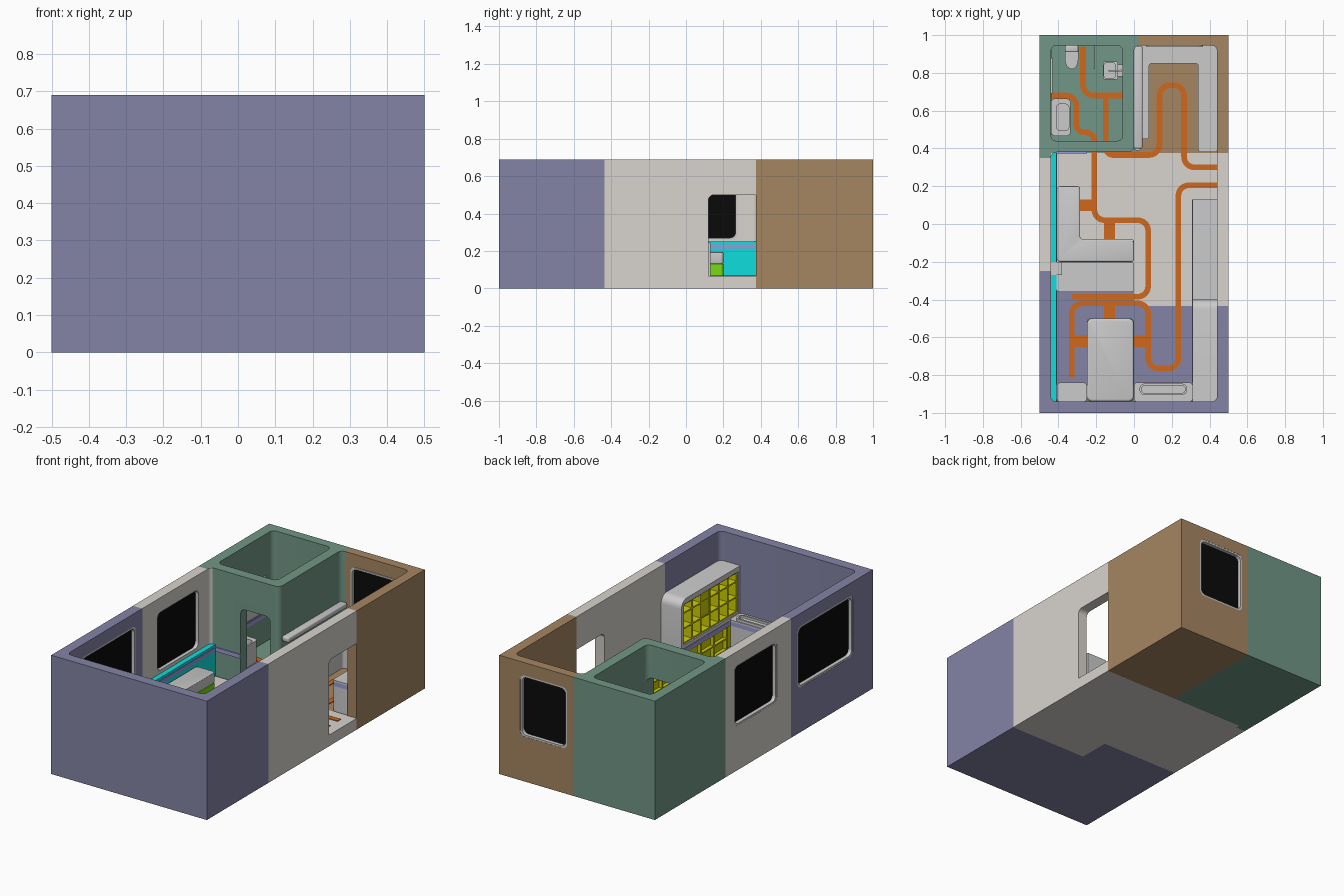
import bpy, bmesh, math
from mathutils import Vector

if "Cube" in bpy.data.objects:
    bpy.data.objects.remove(bpy.data.objects["Cube"])


def mat(name, r, g, b):
    m = bpy.data.materials.new(name)
    m.diffuse_color = (r, g, b, 1)
    m.use_nodes = True
    m.node_tree.nodes["Principled BSDF"].inputs["Base Color"].default_value = m.diffuse_color
    return m


PURPLE = mat("purple", .23, .23, .38)
WHITE = mat("white", .69, .66, .62)
GREEN = mat("green", .165, .305, .238)
BROWN = mat("brown", .38, .24, .12)
ORANGE = mat("orange", .63, .14, .012)
CYAN = mat("cyan", .005, .73, .73)
LIME = mat("lime", .19, .72, .007)
YELLOW = mat("yellow", .62, .62, .0)
LILAC = mat("lilac", .33, .33, .7)
BLACK = mat("black", .003, .003, .003)
F = .065  # floor level


def fillet(pts, r, closed=True, seg=6):
    """Round the right-angle corners of a 2D path; a third value overrides r."""
    out, n = [], len(pts)
    for i, p in enumerate(pts):
        rad = p[2] if len(p) > 2 else r
        c = Vector(p[:2])
        if rad == 0 or (not closed and i in (0, n - 1)):
            out.append(c)
            continue
        d1 = (Vector(pts[i - 1][:2]) - c).normalized()
        d2 = (Vector(pts[(i + 1) % n][:2]) - c).normalized()
        for k in range(seg + 1):
            a = math.pi / 2 * k / seg
            out.append(c + rad * (d1 + d2) - rad * (d2 * math.cos(a) + d1 * math.sin(a)))
    return out


def extrude(name, outline, c0, c1, m=None, axis='z'):
    to3d = {'z': lambda a, b, c: (a, b, c), 'x': lambda a, b, c: (c, a, b),
            'y': lambda a, b, c: (a, c, b)}[axis]
    bm = bmesh.new()
    lo = [bm.verts.new(to3d(p[0], p[1], c0)) for p in outline]
    hi = [bm.verts.new(to3d(p[0], p[1], c1)) for p in outline]
    bm.faces.new(lo)
    bm.faces.new(hi)
    for i in range(len(lo)):
        j = (i + 1) % len(lo)
        bm.faces.new((lo[i], lo[j], hi[j], hi[i]))
    bmesh.ops.recalc_face_normals(bm, faces=bm.faces)
    me = bpy.data.meshes.new(name)
    bm.to_mesh(me)
    bm.free()
    ob = bpy.data.objects.new(name, me)
    bpy.context.collection.objects.link(ob)
    if m:
        me.materials.append(m)
    return ob


def prism(name, pts, c0, c1, m=None, r=0, axis='z'):
    return extrude(name, fillet(pts, r), c0, c1, m, axis)


def rect(a0, a1, b0, b1):
    return [(a0, b0), (a1, b0), (a1, b1), (a0, b1)]


def box(name, x0, x1, y0, y1, z0, z1, m=None, r=0, axis='z'):
    if axis == 'x':
        return prism(name, rect(y0, y1, z0, z1), x0, x1, m, r, 'x')
    if axis == 'y':
        return prism(name, rect(x0, x1, z0, z1), y0, y1, m, r, 'y')
    return prism(name, rect(x0, x1, y0, y1), z0, z1, m, r)


def apply(ob, mod):
    bpy.context.view_layer.objects.active = ob
    bpy.ops.object.modifier_apply(modifier=mod.name)
    return ob


def boolean(ob, cutter, op='DIFFERENCE'):
    b = ob.modifiers.new("cut", 'BOOLEAN')
    b.operation, b.solver, b.object = op, 'EXACT', cutter
    apply(ob, b)
    bpy.data.objects.remove(cutter)
    return ob


def soften(ob, w=.008):
    b = ob.modifiers.new("soft", 'BEVEL')
    b.width, b.segments, b.limit_method = w, 3, 'ANGLE'
    return apply(ob, b)


def counter(name, pts, r=.015, top=.245):
    """Counter with a coloured band below its top."""
    prism(name + "_body", pts, F, .212, None, r)
    prism(name + "_band", pts, .212, .235, LILAC, r)
    return prism(name + "_top", pts, .235, top, None, r)


# Outer shell with room, bathroom, doors and windows cut out
shell = box("shell", -.5, .5, -1, 1, 0, .69)
room = [(-.44, -.94), (.44, -.94), (.44, .945), (0, .945), (0, .38), (-.44, .38)]
boolean(shell, prism("room_cut", room, F, 1, None, .03))
boolean(shell, box("bath_cut", -.44, -.06, .44, .945, F, 1, None, .03))
boolean(shell, prism("door_cut", [(.12, F, 0), (.375, F, 0), (.375, .5, 0), (.12, .5)],
                     .42, .6, None, .03, 'x'))
boolean(shell, prism("bath_door_cut", [(-.25, F, 0), (-.06, F, 0), (-.06, .5), (-.25, .5)],
                     .36, .46, None, .03, 'y'))
WINDOWS = [('x', -.12, .275), ('x', -.817, -.31), ('y', .064, .365)]


def panel(name, axis, a0, a1, inset, d0, d1, m=None):
    s = -1 if axis == 'x' else 1
    return prism(name, rect(a0 + inset, a1 - inset, .26 + inset, .615 - inset),
                 s * d0, s * d1, m, .03, axis)


for axis, a0, a1 in WINDOWS:
    d = .5 if axis == 'x' else 1
    boolean(shell, panel("window_cut", axis, a0, a1, 0, d - .1, d + .1))
    frame = panel("window_frame", axis, a0, a1, 0, d - .06, d - .001)
    boolean(frame, panel("frame_cut", axis, a0, a1, .01, d - .1, d + .1))
    panel("window_pane", axis, a0, a1, .008, d - .04, d - .022, BLACK)

# Split the shell into the four coloured zones
ZONES = [
    ("bedroom_shell", PURPLE, [(-.6, -1.1), (.6, -1.1), (.6, -.435), (0, -.435), (0, -.25), (-.6, -.25)]),
    ("living_shell", WHITE, [(-.6, -.25), (0, -.25), (0, -.435), (.6, -.435), (.6, .375),
                             (-.44, .375), (-.44, .35), (-.6, .35)]),
    ("bath_shell", GREEN, [(-.6, .35), (-.44, .35), (-.44, .375), (.025, .375), (.025, 1.1), (-.6, 1.1)]),
    ("kitchen_shell", BROWN, [(.025, .375), (.6, .375), (.6, 1.1), (.025, 1.1)])]
for name, m, pts in ZONES:
    part = bpy.data.objects.new(name, shell.data.copy())
    bpy.context.collection.objects.link(part)
    boolean(part, prism("zone", pts, -.1, 1), 'INTERSECT')
    part.data.materials.clear()
    part.data.materials.append(m)
bpy.data.objects.remove(shell)


# Orange floor tracks
def track(pts, r=.055, w=.015):
    path = fillet(pts, r, False)
    left, right = [], []
    for i, p in enumerate(path):
        t = (path[min(i + 1, len(path) - 1)] - path[max(i - 1, 0)]).normalized()
        n = Vector((-t.y, t.x)) * w
        left.append(p + n)
        right.append(p - n)
    extrude("floor_track", left + right[::-1], F, F + .004, ORANGE)


track([(.44, .3), (.265, .3), (.265, .735), (.135, .735), (.135, .365), (-.15, .365, .04), (-.15, .68)])
track([(.44, .205), (.235, .205), (.235, -.765), (.075, -.765), (.075, -.42), (-.33, -.42), (-.33, -.81)])
track([(-.44, .68), (-.305, .68), (-.305, .485, .045), (-.21, .485, .045), (-.21, .02),
       (.075, .02), (.075, -.385), (-.33, -.385)])
track([(-.27, .94), (-.27, .68), (-.06, .68)])
for x0, x1, y0, y1 in [(-.285, -.21, .07, .13), (-.16, -.1, -.08, .02), (-.16, -.1, -.5, -.42),
                       (-.33, -.25, -.65, -.59), (0, .075, -.65, -.59)]:
    box("track_pad", x0, x1, y0, y1, F, F + .005, ORANGE)

# Cyan side panel with trim
box("side_panel", -.44, -.41, -.94, .378, F, .25, CYAN)
box("side_trim", -.41, -.407, -.94, .378, .212, .235, LILAC)
box("bath_wall_trim", -.41, -.25, .374, .38, .212, .235, LILAC)

# Corner sofa and the low divider behind it
sofa = [(-.407, -.2), (0, -.2), (0, -.08), (-.285, -.08), (-.285, .2), (-.407, .2)]
prism("sofa_base", sofa, F, .13, LIME, .015)
soften(prism("sofa_cushion", sofa, .13, .195, None, .015))
counter("divider", rect(-.41, 0, -.36, -.2))
box("divider_cap", -.44, -.38, -.27, -.2, .245, .255)

# Bed, bedside stand and desk with tray
box("bed_base", -.25, 0, -.94, -.5, F, .12, LIME, .02)
soften(box("mattress", -.25, 0, -.94, -.5, .12, .19, None, .03), .012)
counter("bedside_stand", rect(-.407, -.25, -.94, -.84))
counter("desk", rect(0, .31, -.94, -.84))
tray = box("desk_tray", .03, .28, -.905, -.845, .24, .26, None, .025)
boolean(tray, box("tray_cut", .04, .27, -.895, -.855, .248, .3, None, .018))

# Long wall unit: low cabinets, tall shelf housing, yellow shelves
box("cabinet_core", .335, .44, -.94, .12, F, .2, YELLOW)
box("cabinet_end", .31, .44, .12, .13, F, .21)
box("cabinet_top", .31, .44, -.94, .13, .205, .245)
box("cabinet_trim", .308, .31, -.84, .13, .212, .235, LILAC)
for i in range(9):
    y = -.83 + i * .118
    box("cabinet_divider", .315, .335, y, y + .01, F, .205, YELLOW)
for z in (.07, .135):
    box("cabinet_shelf", .315, .335, -.83, .12, z, z + .008, YELLOW)
housing = prism("shelf_housing", [(-.94, .245, 0), (-.4, .245, 0), (-.4, .52), (-.94, .52, 0)],
                .31, .44, None, .05, 'x')
boolean(housing, box("housing_cut", .2, .425, -.925, -.425, .255, .49))
box("shelf_back", .418, .426, -.925, -.425, .255, .49, YELLOW)
for i in range(7):
    y = -.925 + i * .0817
    box("shelf_divider", .318, .42, y, y + .01, .255, .49, YELLOW)
for z in (.255, .34, .43, .482):
    box("shelf_board", .318, .42, -.925, -.425, z, z + .008, YELLOW)
box("shelf_door", .32, .328, -.68, -.59, .345, .48, YELLOW)

# Kitchen counter, sink and wall shelves
counter("kitchen_counter", [(0, .39), (.04, .39), (.04, .45, 0), (.08, .45), (.08, .85), (.34, .85),
                            (.34, .38), (.44, .38), (.44, .945), (0, .945)])
sink = box("kitchen_sink", .345, .43, .66, .78, .24, .252, None, .012)
boolean(sink, box("sink_cut", .353, .422, .668, .772, .246, .3, None, .01))
soften(box("wall_shelf_upper", 0, .045, .4, .94, .37, .4, None))
soften(box("wall_shelf_lower", 0, .045, .4, .94, .3, .32, None))

# Bathroom: toilet, basin, shower seat, screens
bowl = fillet([(-.365, .84), (-.295, .84), (-.295, .915, 0), (-.365, .915, 0)], .034)
extrude("toilet_bowl", [(p.x, p.y if p.y > .88 else .88 + (p.y - .88) * 1.5) for p in bowl], F, .15)
soften(box("toilet_tank", -.365, -.295, .91, .945, F, .22), .006)
basin = box("basin", -.165, -.085, .765, .86, .19, .245, None, .01)
boolean(basin, box("basin_cut", -.158, -.1, .773, .852, .205, .3, None, .01))
box("basin_support", -.1, -.06, .78, .845, F, .235)
box("basin_spout", -.135, -.065, .808, .816, .27, .278)
box("basin_riser", -.078, -.065, .806, .818, .235, .278)
seat = box("shower_seat", -.44, -.335, .465, .665, F, .19, None, .025)
boolean(seat, box("seat_cut", -.41, -.345, .495, .635, .14, .3, None, .02))
box("screen", -.217, -.209, .82, .945, F, .45)
box("mirror", -.44, -.432, .69, .88, .25, .45)
box("bath_trim", -.44, -.437, .47, .92, .212, .235, LILAC)

# Smooth the rounded corners and keep edges sharp
bpy.ops.object.select_all(action='SELECT')
bpy.ops.object.shade_smooth_by_angle(angle=math.radians(30))
